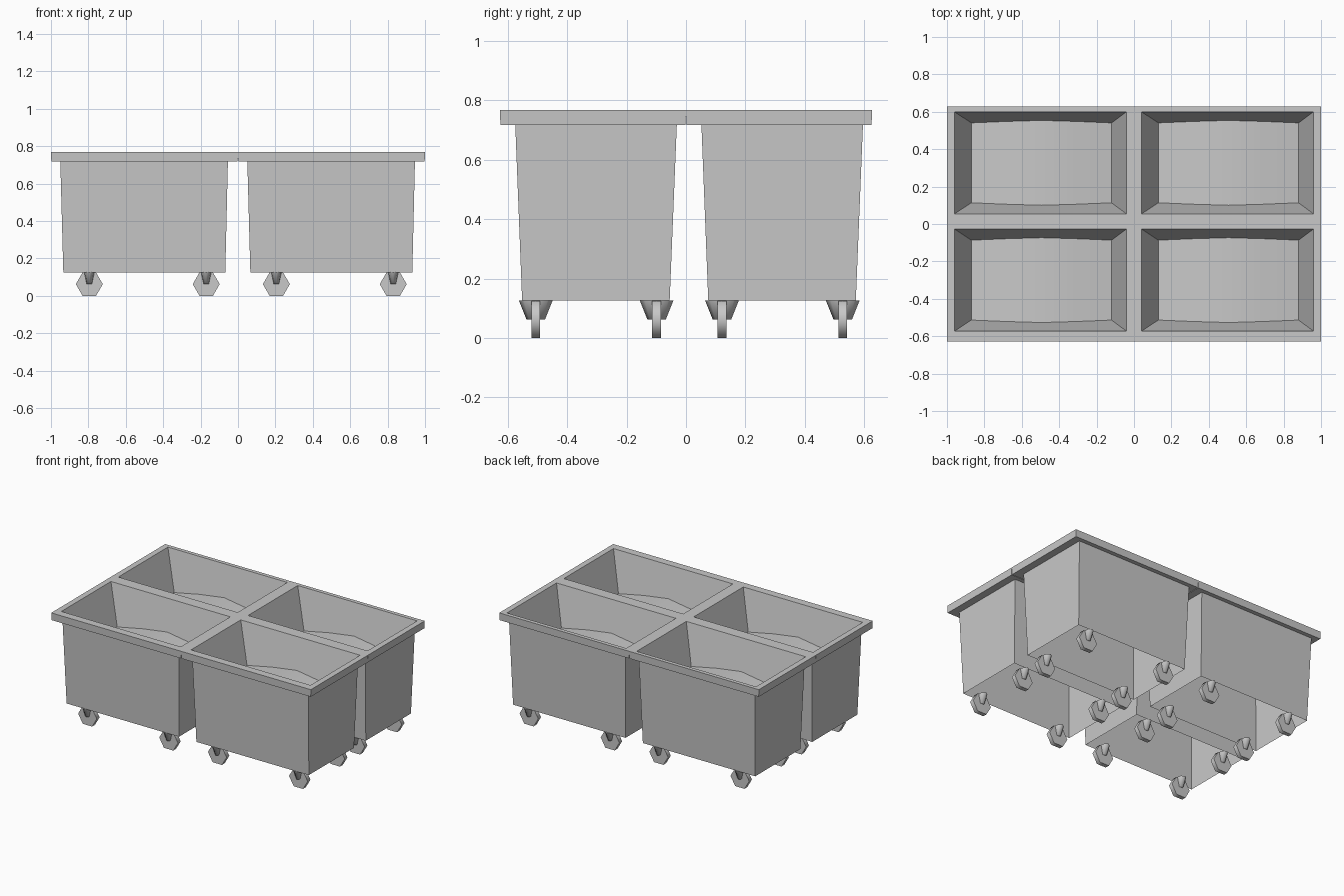
import bpy, bmesh, math
from mathutils import Matrix, Vector

if "Cube" in bpy.data.objects:
    bpy.data.objects.remove(bpy.data.objects["Cube"])

grey = bpy.data.materials.new("plain grey")
grey.diffuse_color = (0.58, 0.58, 0.58, 1)
grey.use_nodes = True
grey.node_tree.nodes["Principled BSDF"].inputs["Base Color"].default_value = grey.diffuse_color


def mesh_from(bm, name, smooth_angle=None):
    bmesh.ops.recalc_face_normals(bm, faces=bm.faces)
    if smooth_angle is not None:
        for f in bm.faces:
            f.smooth = True
        for e in bm.edges:
            if len(e.link_faces) == 2 and e.calc_face_angle() > smooth_angle:
                e.smooth = False
    me = bpy.data.meshes.new(name)
    bm.to_mesh(me)
    bm.free()
    me.materials.append(grey)
    return me


def place(me, name, loc):
    ob = bpy.data.objects.new(name, me)
    ob.location = loc
    bpy.context.collection.objects.link(ob)


def rect(bm, x0, x1, y0, y1, z):
    return [bm.verts.new(p) for p in ((x0, y0, z), (x1, y0, z), (x1, y1, z), (x0, y1, z))]


W, D, TOP = 1.0, 0.627, 0.768

# tub: tapered skirt open underneath, overhanging rim, tapered hopper with a humped floor
bm = bmesh.new()
rings = [
    rect(bm, 0.066, 0.932, 0.075, 0.572, 0.126),
    rect(bm, 0.05, 0.946, 0.052, 0.596, 0.717),
    rect(bm, 0.002, W - 0.002, 0.002, D - 0.002, 0.717),
    rect(bm, 0, W, 0, D, TOP),
    rect(bm, 0.04, 0.96, 0.054, 0.600, TOP),
]
for a, b in zip(rings, rings[1:]):
    for i in range(4):
        j = (i + 1) % 4
        bm.faces.new((a[i], a[j], b[j], b[i]))
opening = rings[-1]

# hopper floor: depth is least in the middle, walls stay flat
front, back = [], []
for i, d in enumerate((0.27, 0.235, 0.21, 0.235, 0.27)):
    x = 0.13 + 0.75 * i / 4
    front.append(bm.verts.new((x, 0.054 + 0.22 * d, TOP - d)))
    back.append(bm.verts.new((x, 0.600 - 0.22 * d, TOP - d)))
for i in range(4):
    bm.faces.new((front[i], front[i + 1], back[i + 1], back[i]))
bm.faces.new([opening[0], opening[1]] + front[::-1])
bm.faces.new([opening[3], opening[2]] + back[::-1])
bm.faces.new((opening[0], front[0], back[0], opening[3]))
bm.faces.new((opening[1], front[-1], back[-1], opening[2]))
tub = mesh_from(bm, "tub", math.radians(30))

# wheel: six-sided, axle along y, points along x
bm = bmesh.new()
bmesh.ops.create_cone(bm, cap_ends=True, segments=6, radius1=0.072, radius2=0.072, depth=0.03)
for v in bm.verts:
    x, y, z = v.co
    v.co = (x, z, y)
if max(v.co.x for v in bm.verts) < 0.07:
    bmesh.ops.rotate(bm, verts=bm.verts, matrix=Matrix.Rotation(math.radians(30), 3, 'Y'))
wheel = mesh_from(bm, "wheel", math.radians(65))

# fork: small oval cone under the tub
bm = bmesh.new()
bmesh.ops.create_cone(bm, cap_ends=True, segments=8, radius1=0.55, radius2=1, depth=0.064)
bmesh.ops.scale(bm, verts=bm.verts, vec=Vector((0.031, 0.057, 1)))
fork = mesh_from(bm, "fork", math.radians(85))

# four carts, each with four casters
for cx, side in ((-W, "left"), (0, "right")):
    for cy, end in ((-D, "front"), (0, "back")):
        tag = f"{end}_{side}"
        place(tub, f"tub_{tag}", (cx, cy, 0))
        for wx in (0.205, 0.83):
            for wy in (0.121, 0.528):
                place(wheel, f"wheel_{tag}", (cx + wx, cy + wy, 0.0624))
                place(fork, f"fork_{tag}", (cx + wx, cy + wy, 0.095))
